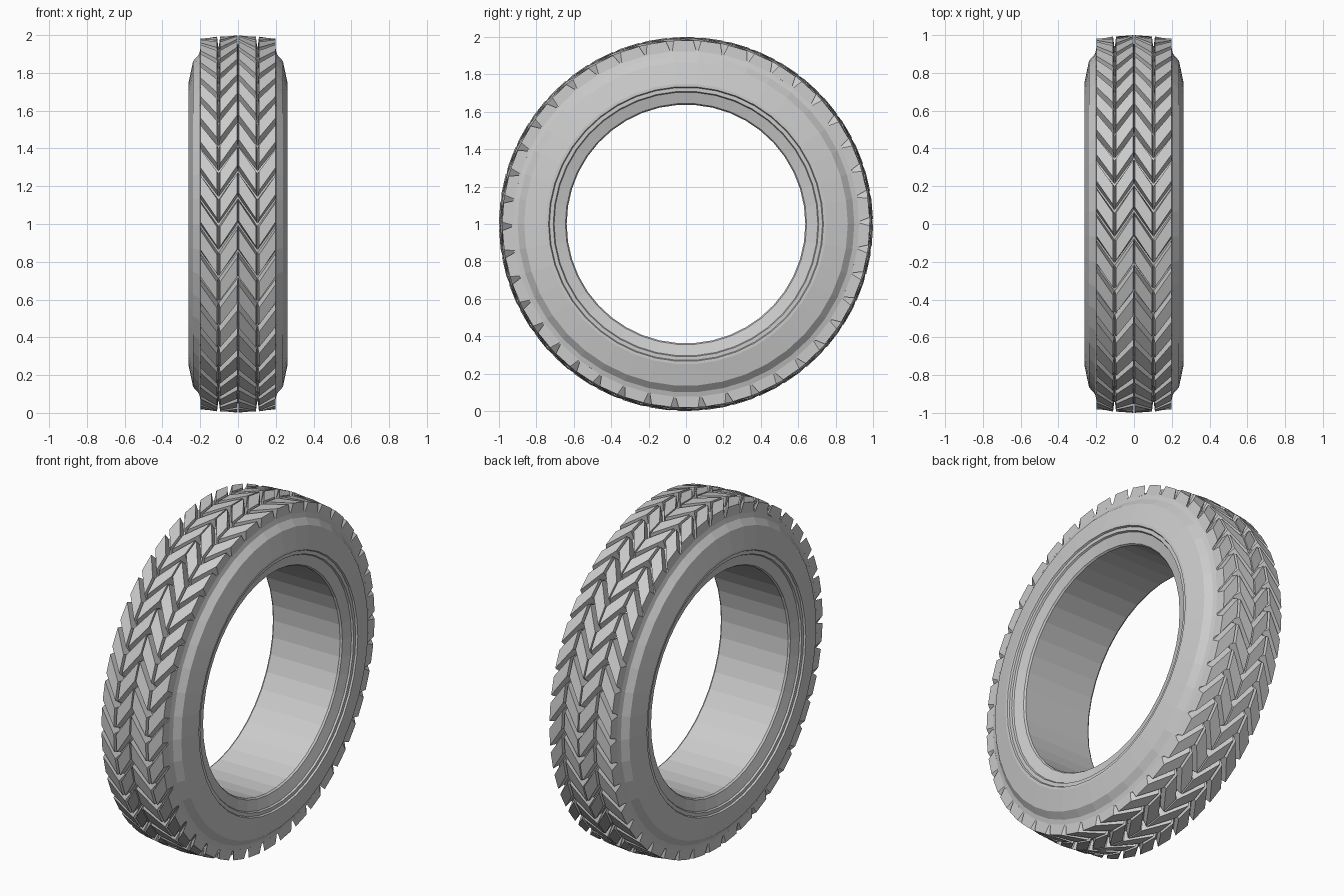
import bpy, bmesh
from math import sin, cos, pi

if "Cube" in bpy.data.objects:
    bpy.data.objects.remove(bpy.data.objects["Cube"])

SEG = 42        # facets around the carcass
BLOCKS = 42     # tread blocks per column
PITCH = 2 * pi / BLOCKS


def pt(x, r, a):
    # angle 0 is the front of the tyre and grows upward
    return (x, -r * cos(a), 1 + r * sin(a))


def finish(bm, name):
    bmesh.ops.recalc_face_normals(bm, faces=bm.faces)
    me = bpy.data.meshes.new(name)
    bm.to_mesh(me)
    bm.free()
    ob = bpy.data.objects.new(name, me)
    bpy.context.collection.objects.link(ob)
    return ob


# Carcass: half profile (x, radius) mirrored and revolved into a closed ring
half = [(0.10, 0.942), (0.198, 0.932), (0.207, 0.90), (0.238, 0.865),
        (0.262, 0.75), (0.262, 0.735), (0.252, 0.73), (0.252, 0.71),
        (0.242, 0.705), (0.225, 0.645), (0.215, 0.638)]
profile = half + [(-x, r) for x, r in reversed(half)]
bm = bmesh.new()
rings = [[bm.verts.new(pt(x, r, 2 * pi * i / SEG)) for x, r in profile]
         for i in range(SEG)]
n = len(profile)
for i in range(SEG):
    p, q = rings[i], rings[(i + 1) % SEG]
    for j in range(n):
        k = (j + 1) % n
        bm.faces.new((p[j], p[k], q[k], q[j]))
finish(bm, "tyre_carcass")


# Tread: slanted tapered blocks forming a double chevron
def tread_column(name, side, x0, x1, r0, r1, a0, a1, cut0, cut1):
    bm = bmesh.new()
    slope = (a1 - a0) / (x1 - x0)
    for i in range(BLOCKS):
        mid = (i + 0.5) * PITCH
        layers = []
        for base in (True, False):
            xa, xb = (x0, x1) if base else (x0 + cut0, x1 - cut1)
            w = PITCH * (0.47 if base else 0.35)
            ra, rb = (0.93, 0.925) if base else (r0, r1)
            corners = [(xa, ra, -w), (xb, rb, -w), (xb, rb, w), (xa, ra, w)]
            layers.append([bm.verts.new(
                pt(side * x, r, mid + a0 + slope * (x - x0) + d))
                for x, r, d in corners])
        lo, hi = layers
        bm.faces.new(lo)
        bm.faces.new(hi)
        for j in range(4):
            k = (j + 1) % 4
            bm.faces.new((lo[j], lo[k], hi[k], hi[j]))
    finish(bm, name)


for side, tag in ((-1, "left"), (1, "right")):
    tread_column("inner_tread_" + tag, side, 0.0, 0.103,
                 1.0, 0.993, 0.0, -0.155, 0.004, 0.008)
    tread_column("outer_tread_" + tag, side, 0.103, 0.2,
                 0.993, 0.982, -0.155, -0.01, 0.008, 0.002)
